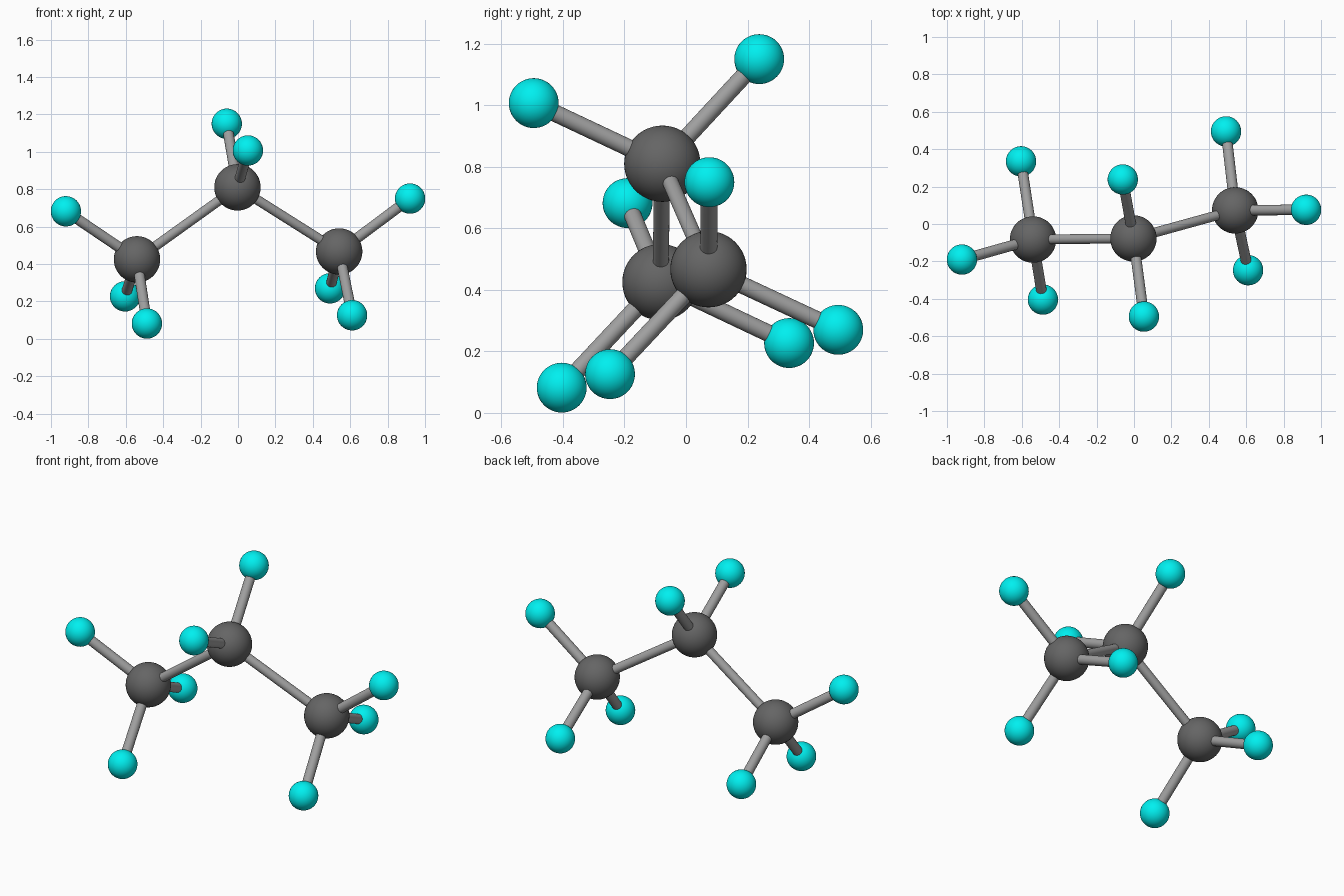
import bpy
from mathutils import Vector

if "Cube" in bpy.data.objects:
    bpy.data.objects.remove(bpy.data.objects["Cube"])


def material(name, rgb):
    m = bpy.data.materials.new(name)
    m.diffuse_color = (*rgb, 1)
    m.use_nodes = True
    m.node_tree.nodes["Principled BSDF"].inputs["Base Color"].default_value = m.diffuse_color
    return m


DARK = material("dark_grey", (0.13, 0.13, 0.13))
LIGHT = material("light_grey", (0.35, 0.35, 0.35))
CYAN = material("cyan", (0.0, 0.87, 0.87))


def finish(name, mat):
    ob = bpy.context.object
    ob.name = name
    ob.data.materials.append(mat)
    bpy.ops.object.shade_smooth_by_angle()


def ball(name, pos, radius, mat):
    bpy.ops.mesh.primitive_uv_sphere_add(segments=48, ring_count=24, radius=radius, location=pos)
    finish(name, mat)


def bond(name, a, b, radius):
    a, b = Vector(a), Vector(b)
    bpy.ops.mesh.primitive_cylinder_add(vertices=32, radius=radius, depth=(b - a).length,
                                        location=(a + b) / 2)
    bpy.context.object.rotation_euler = (b - a).to_track_quat('Z', 'Y').to_euler()
    finish(name, LIGHT)


# each large atom with the small atoms attached to it
groups = {
    "left": ((-0.54, -0.083, 0.425),
             [(-0.92, -0.19, 0.682), (-0.604, 0.335, 0.227), (-0.487, -0.404, 0.082)]),
    "middle": ((-0.003, -0.077, 0.81),
               [(-0.06, 0.238, 1.15), (0.053, -0.495, 1.007)]),
    "right": ((0.541, 0.073, 0.467),
              [(0.92, 0.076, 0.75), (0.492, 0.495, 0.27), (0.61, -0.247, 0.126)]),
}
for side, (centre, small) in groups.items():
    ball(side + "_large_atom", centre, 0.124, DARK)
    for i, p in enumerate(small, 1):
        ball(f"{side}_small_atom_{i}", p, 0.081, CYAN)
        bond(f"{side}_small_bond_{i}", centre, p, 0.028)

# backbone bonds
for side in ("left", "right"):
    bond(side + "_backbone_bond", groups["middle"][0], groups[side][0], 0.026)
